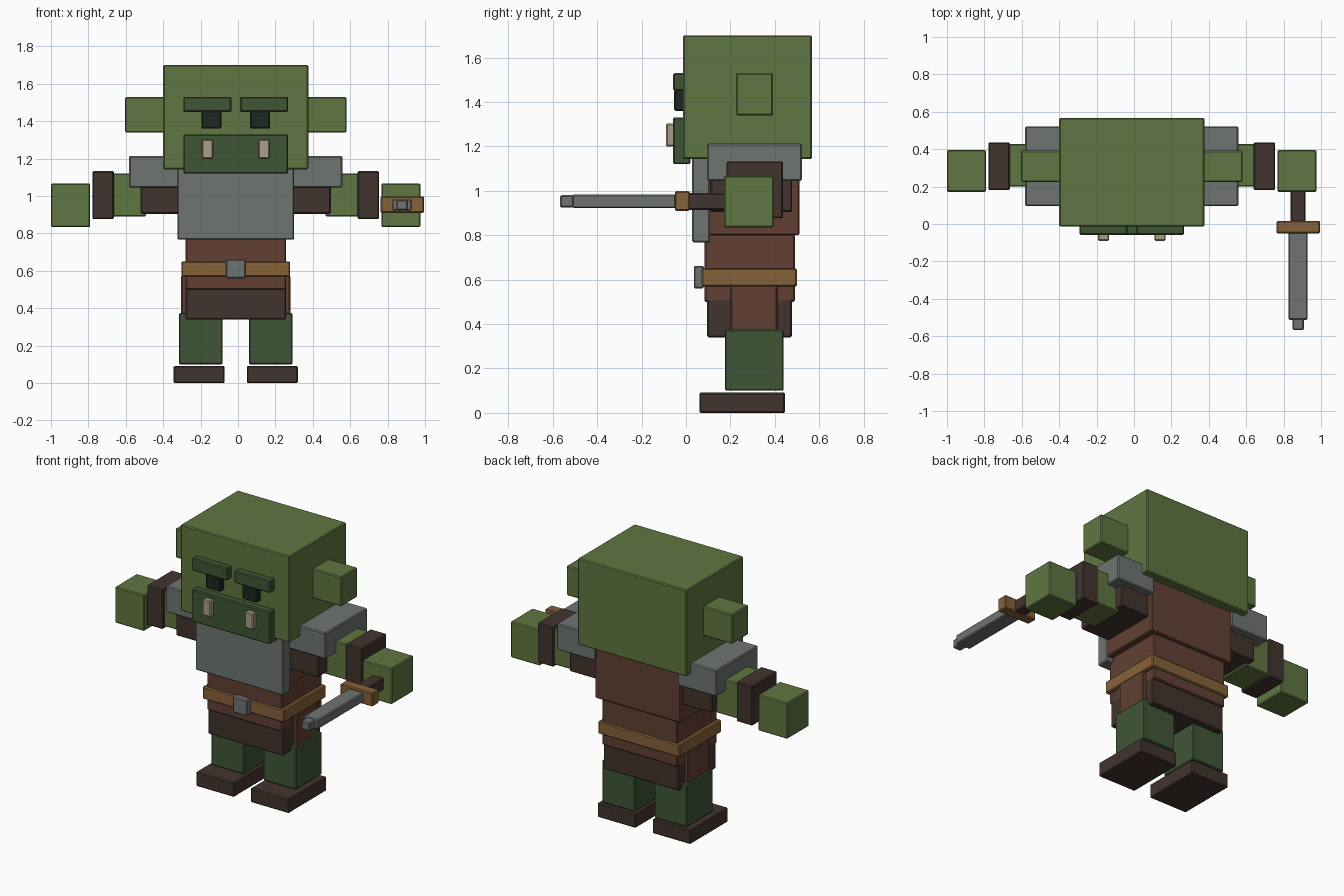
import bpy
import bmesh
from mathutils import Vector

cube = bpy.data.objects.get("Cube")
if cube:
    bpy.data.objects.remove(cube, do_unlink=True)

MID = -0.012   # symmetry plane of the body; the held blade widens the other side
BEVEL = 0.006


def linear(v):
    v /= 255
    return v / 12.92 if v <= 0.04045 else ((v + 0.055) / 1.055) ** 2.4


def material(name, r, g, b):
    mat = bpy.data.materials.new(name)
    mat.use_nodes = True
    colour = (linear(r), linear(g), linear(b), 1)
    mat.diffuse_color = colour
    bsdf = mat.node_tree.nodes["Principled BSDF"]
    bsdf.inputs["Base Color"].default_value = colour
    bsdf.inputs["Roughness"].default_value = 0.9
    return mat


skin = material("green skin", 96, 118, 65)
dark_skin = material("dark green", 63, 86, 53)
iron = material("iron grey", 110, 116, 113)
cloth = material("red brown cloth", 98, 64, 51)
leather = material("tan leather", 134, 98, 57)
hide = material("dark brown hide", 66, 52, 46)
bone = material("bone", 170, 160, 136)
black = material("eye black", 31, 38, 32)


def box(name, mat, x, y, z):
    """Slightly bevelled box between pairs of bounds."""
    low, high = (Vector(p) for p in zip(x, y, z))
    bm = bmesh.new()
    bmesh.ops.create_cube(bm, size=1)
    bmesh.ops.scale(bm, vec=high - low, verts=bm.verts)
    mesh = bpy.data.meshes.new(name)
    bm.to_mesh(mesh)
    bm.free()
    mesh.materials.append(mat)
    obj = bpy.data.objects.new(name, mesh)
    obj.location = (low + high) / 2
    bpy.context.collection.objects.link(obj)
    bevel = obj.modifiers.new("edge", "BEVEL")
    bevel.width = BEVEL
    bevel.segments = 1


def centred(name, mat, half, y, z):
    box(name, mat, (MID - half, MID + half), y, z)


def pair(name, mat, x, y, z):
    """Left and right copies; x is the distance range from the middle."""
    box("left_" + name, mat, (MID + x[0], MID + x[1]), y, z)
    box("right_" + name, mat, (MID - x[1], MID - x[0]), y, z)


# Head and face
centred("head", skin, 0.388, (-0.013, 0.567), (1.143, 1.70))
pair("ear", skin, (0.38, 0.592), (0.225, 0.392), (1.34, 1.53))
pair("brow", dark_skin, (0.024, 0.28), (-0.058, 0.0), (1.45, 1.53))
pair("eye", black, (0.077, 0.183), (-0.053, 0.0), (1.36, 1.455))
centred("muzzle", dark_skin, 0.28, (-0.058, 0.02), (1.12, 1.33))
pair("tusk", bone, (0.122, 0.18), (-0.09, -0.05), (1.20, 1.303))

# Torso and clothes
centred("chest", cloth, 0.305, (0.10, 0.51), (0.80, 1.15))
centred("chest_plate", iron, 0.312, (0.028, 0.108), (0.767, 1.15))
centred("waist", cloth, 0.268, (0.083, 0.49), (0.5, 0.805))
centred("belt", leather, 0.29, (0.07, 0.50), (0.57, 0.651))
centred("buckle", iron, 0.052, (0.035, 0.08), (0.56, 0.662))
centred("skirt", hide, 0.268, (0.095, 0.477), (0.34, 0.57))
pair("skirt_panel", cloth, (0.255, 0.292), (0.2, 0.412), (0.345, 0.575))

# Legs and shoes
pair("leg", dark_skin, (0.07, 0.303), (0.175, 0.44), (0.10, 0.375))
pair("shoe", hide, (0.059, 0.332), (0.06, 0.446), (0.0, 0.092))

# Arms
pair("shoulder_pad", iron, (0.295, 0.57), (0.095, 0.522), (1.045, 1.213))
pair("sleeve", hide, (0.29, 0.508), (0.11, 0.478), (0.905, 1.06))
pair("forearm", skin, (0.48, 0.66), (0.20, 0.428), (0.89, 1.12))
pair("cuff", hide, (0.652, 0.767), (0.182, 0.437), (0.877, 1.133))
pair("hand", skin, (0.778, 0.988), (0.172, 0.395), (0.835, 1.067))

# Sword in the left hand
box("sword_handle", hide, (0.838, 0.918), (0.0, 0.19), (0.914, 0.99))
box("sword_guard", leather, (0.763, 0.995), (-0.05, 0.017), (0.91, 0.998))
box("sword_blade", iron, (0.825, 0.928), (-0.512, -0.045), (0.922, 0.983))
box("sword_tip", iron, (0.848, 0.908), (-0.567, -0.505), (0.925, 0.98))
